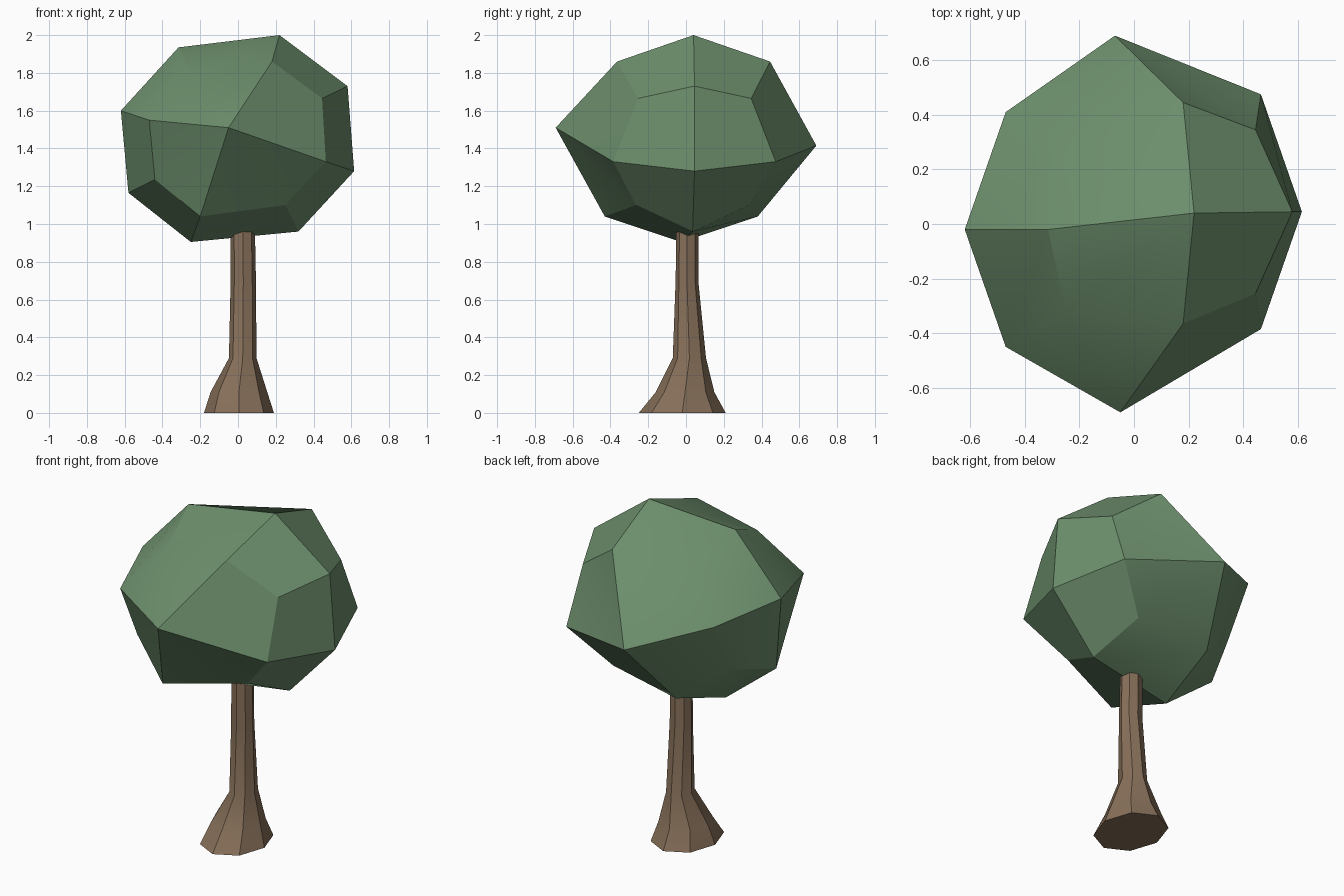
import bpy, bmesh, math
from math import sin, cos, pi

if "Cube" in bpy.data.objects:
    bpy.data.objects.remove(bpy.data.objects["Cube"])


def loft(name, rings, start, end, color):
    """Skin a list of vertex rings; each end closes to a pole point, or flat when None."""
    bm = bmesh.new()
    loops = [[bm.verts.new(p) for p in ring] for ring in rings]
    n = len(loops[0])
    for a, b in zip(loops, loops[1:]):
        for i in range(n):
            j = (i + 1) % n
            bm.faces.new((a[i], a[j], b[j], b[i]))
    for loop, pole in ((loops[0], start), (loops[-1], end)):
        if pole is None:
            bm.faces.new(loop)
        else:
            tip = bm.verts.new(pole)
            for i in range(n):
                bm.faces.new((loop[i], loop[(i + 1) % n], tip))
    bmesh.ops.recalc_face_normals(bm, faces=bm.faces)
    mesh = bpy.data.meshes.new(name)
    bm.to_mesh(mesh)
    bm.free()
    ob = bpy.data.objects.new(name, mesh)
    bpy.context.collection.objects.link(ob)
    mat = bpy.data.materials.new(name + "_colour")
    mat.diffuse_color = (*color, 1)
    mat.use_nodes = True
    mat.node_tree.nodes["Principled BSDF"].inputs["Base Color"].default_value = mat.diffuse_color
    mesh.materials.append(mat)
    bpy.ops.object.select_all(action='DESELECT')
    ob.select_set(True)
    bpy.context.view_layer.objects.active = ob
    bpy.ops.object.shade_smooth_by_angle(angle=math.radians(30))
    return ob


# Trunk: octagonal rings (z, centre x, centre y, radius x, radius y)
trunk_rings = [
    (0.00, 0.005, -0.02, 0.185, 0.23),
    (0.11, 0.005, -0.005, 0.150, 0.155),
    (0.29, 0.025, 0.018, 0.073, 0.088),
    (0.70, 0.028, 0.005, 0.067, 0.060),
    (1.00, 0.025, 0.007, 0.064, 0.058),
]
loft("trunk",
     [[(cx + rx * cos(i * pi / 4), cy + ry * sin(i * pi / 4), z) for i in range(8)]
      for z, cx, cy, rx, ry in trunk_rings],
     None, None, (0.24, 0.16, 0.10))

# Canopy: eight-sided ball with its poles along y
# middle ring (x, y, z), then the x, z and half depth of the smaller front/back rings
canopy = [
    (0.22, 0.04, 2.00, 0.18, 1.86, 0.405),
    (0.58, 0.045, 1.73, 0.445, 1.665, 0.30),
    (0.615, 0.045, 1.28, 0.465, 1.33, 0.43),
    (0.32, 0.035, 0.96, 0.25, 1.10, 0.30),
    (-0.25, -0.025, 0.905, -0.20, 1.04, 0.405),
    (-0.58, -0.03, 1.165, -0.44, 1.235, 0.30),
    (-0.62, -0.02, 1.60, -0.47, 1.55, 0.43),
    (-0.315, -0.02, 1.935, -0.25, 1.80, 0.30),
]
front = [(x, my - d, z) for _, my, _, x, z, d in canopy]
middle = [c[:3] for c in canopy]
back = [(x, my + d, z) for _, my, _, x, z, d in canopy]
loft("canopy", [front, middle, back],
     (-0.05, -0.69, 1.51), (-0.07, 0.69, 1.415), (0.15, 0.27, 0.15))
